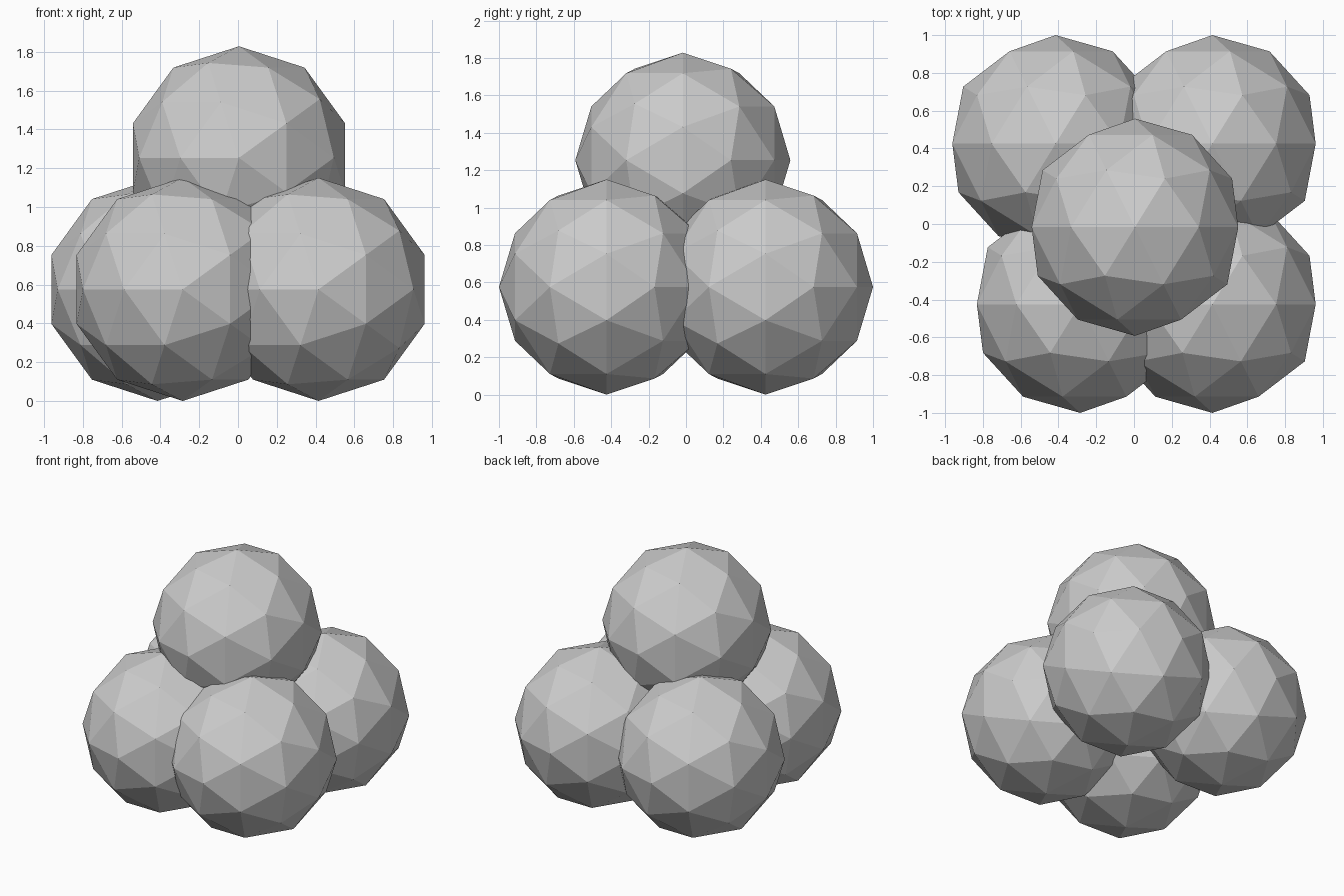
import bpy
from math import radians

if "Cube" in bpy.data.objects:
    bpy.data.objects.remove(bpy.data.objects["Cube"])

R = 0.575  # ball radius


def ball(name, x, y, z):
    # Low-poly ball with its five-sided poles facing front and back
    bpy.ops.mesh.primitive_ico_sphere_add(
        subdivisions=2, radius=R, location=(x, y, z),
        rotation=(radians(-90), 0, 0))
    obj = bpy.context.object
    obj.name = name
    bpy.ops.object.shade_flat()
    return obj


# Bottom layer: four balls, the front left one nudged inward
ball("ball_back_left", -0.415, 0.425, R)
ball("ball_back_right", 0.415, 0.425, R)
ball("ball_front_right", 0.415, -0.425, R)
ball("ball_front_left", -0.285, -0.425, R)

# Ball resting on top
ball("ball_top", 0.005, -0.017, 1.253)
